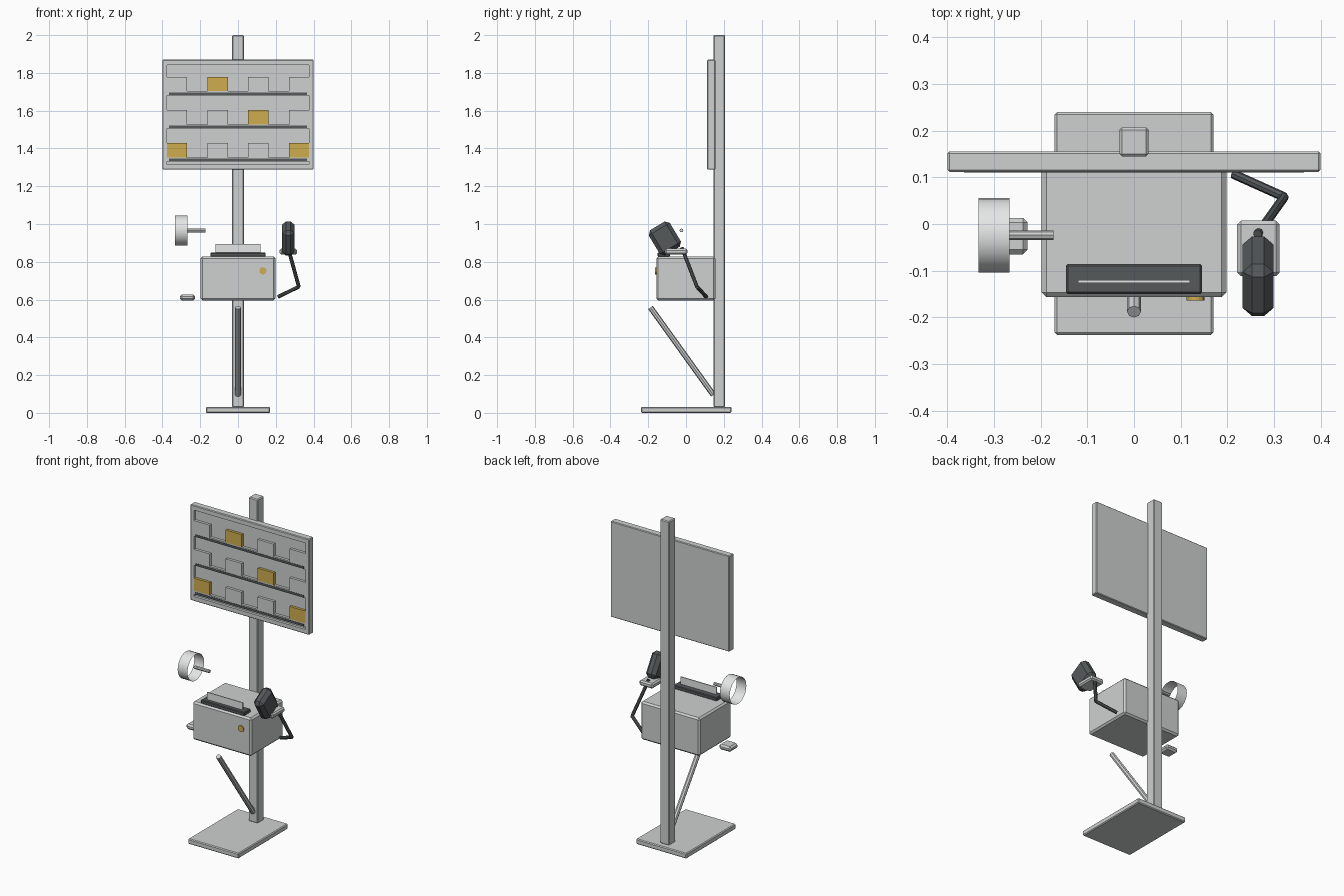
import bpy, math
from mathutils import Vector

cube = bpy.data.objects.get("Cube")
if cube:
    bpy.data.objects.remove(cube, do_unlink=True)


def material(name, colour):
    m = bpy.data.materials.new(name)
    m.use_nodes = True
    m.diffuse_color = (*colour, 1)
    m.node_tree.nodes["Principled BSDF"].inputs["Base Color"].default_value = (*colour, 1)
    return m


grey = material("light_grey", (0.62, 0.64, 0.63))
white = material("paper_white", (0.8, 0.82, 0.81))
dark = material("dark_grey", (0.09, 0.1, 0.105))
yellow = material("yellow", (0.62, 0.42, 0.08))


def finish(name, mat, bevel=0):
    ob = bpy.context.object
    ob.name = name
    ob.data.materials.append(mat)
    if bevel:
        mod = ob.modifiers.new("Bevel", "BEVEL")
        mod.width = bevel
        mod.segments = 1
    return ob


def box(name, x, y, z, mat, bevel=0.0):
    """Box from (min, max) pairs on each axis."""
    spans = (x, y, z)
    bpy.ops.mesh.primitive_cube_add(size=1, location=[(a + b) / 2 for a, b in spans])
    bpy.context.object.scale = [b - a for a, b in spans]
    bpy.ops.object.transform_apply(location=False, rotation=False, scale=True)
    return finish(name, mat, bevel)


def rod(name, start, end, radius, mat, sides=8, fill="NGON"):
    """Cylinder running between two points."""
    a, b = Vector(start), Vector(end)
    bpy.ops.mesh.primitive_cylinder_add(vertices=sides, radius=radius, depth=(b - a).length,
                                        location=(a + b) / 2, end_fill_type=fill)
    bpy.context.object.rotation_euler = (b - a).to_track_quat("Z", "Y").to_euler()
    return finish(name, mat)


# Stand
box("base_plate", (-0.17, 0.17), (-0.238, 0.24), (0, 0.032), grey, 0.005)
box("pole", (-0.031, 0.031), (0.145, 0.207), (0.03, 2.0), grey, 0.005)
rod("brace", (0, 0.145, 0.095), (0, -0.188, 0.558), 0.015, grey)

# Board: back panel, raised frame and three rails
FRONT, FLOOR, BACK = 0.112, 0.128, 0.155
HALF, INNER, LOW, HIGH = 0.4, 0.376, 1.288, 1.87
RIM_LOW, RIM_HIGH = 1.316, 1.841
board = box("board_panel", (-HALF, HALF), (FRONT, BACK), (LOW, HIGH), grey, 0.004)
cutter = box("board_recess_cutter", (-INNER, INNER), (FRONT - 0.05, FLOOR),
             (RIM_LOW, RIM_HIGH), grey)
cutter.hide_render = True
cut = board.modifiers.new("Recess", "BOOLEAN")
cut.object = cutter
cut.solver = "EXACT"
bpy.context.view_layer.objects.active = board
for mod in list(board.modifiers):
    bpy.ops.object.modifier_apply(modifier=mod.name)
bpy.data.objects.remove(cutter, do_unlink=True)

# Cards standing on the rails, a few of them yellow
marked = {(0, 1), (1, 2), (2, 0), (2, 3)}
for row in range(3):
    z = 1.703 - row * 0.175
    box(f"rail_{row}", (-INNER, INNER), (FRONT, FLOOR), (z - 0.022, z), grey)
    box(f"rail_strip_{row}", (-0.365, 0.365), (FRONT - 0.002, FRONT + 0.002),
        (z - 0.02, z - 0.007), dark)
    for col in range(4):
        x = (col - 1.5) * 0.215
        box(f"card_{row}_{col}", (x - 0.0535, x + 0.0535), (FRONT, FLOOR), (z, z + 0.075),
            yellow if (row, col) in marked else grey)

# Machine body with paper slot and button
box("body", (-0.198, 0.198), (-0.157, 0.155), (0.596, 0.828), grey, 0.01)
box("paper_slot", (-0.146, 0.146), (-0.15, -0.086), (0.826, 0.849), dark, 0.004)
box("paper_sheet", (-0.12, 0.12), (-0.126, -0.12), (0.847, 0.893), white)
rod("button", (0.132, -0.15, 0.752), (0.132, -0.164, 0.752), 0.019, yellow, 16)

# Open hoop with its spindle, and the small block below it
hoop_y, hoop_z = -0.024, 0.966
rod("hoop", (-0.333, hoop_y, hoop_z), (-0.267, hoop_y, hoop_z), 0.08, white, 24, "NOTHING")
bpy.ops.object.shade_smooth_by_angle()
rod("spindle", (-0.275, hoop_y, hoop_z), (-0.173, hoop_y, hoop_z), 0.01, grey)
box("side_block", (-0.307, -0.228), (-0.065, 0.013), (0.595, 0.627), grey, 0.01)

# Jointed arm carrying a tray and a handset
elbow = (0.322, 0.058, 0.668)
rod("lower_arm", (0.213, 0.107, 0.615), elbow, 0.01, dark)
rod("upper_arm", elbow, (0.265, -0.022, 0.875), 0.01, dark)
box("tray", (0.221, 0.312), (-0.112, 0.007), (0.838, 0.869), grey, 0.008)
handset = box("handset", (0.233, 0.299), (-0.177, -0.047), (0.846, 1.001), dark, 0.02)
handset.rotation_euler.x = math.radians(31)
